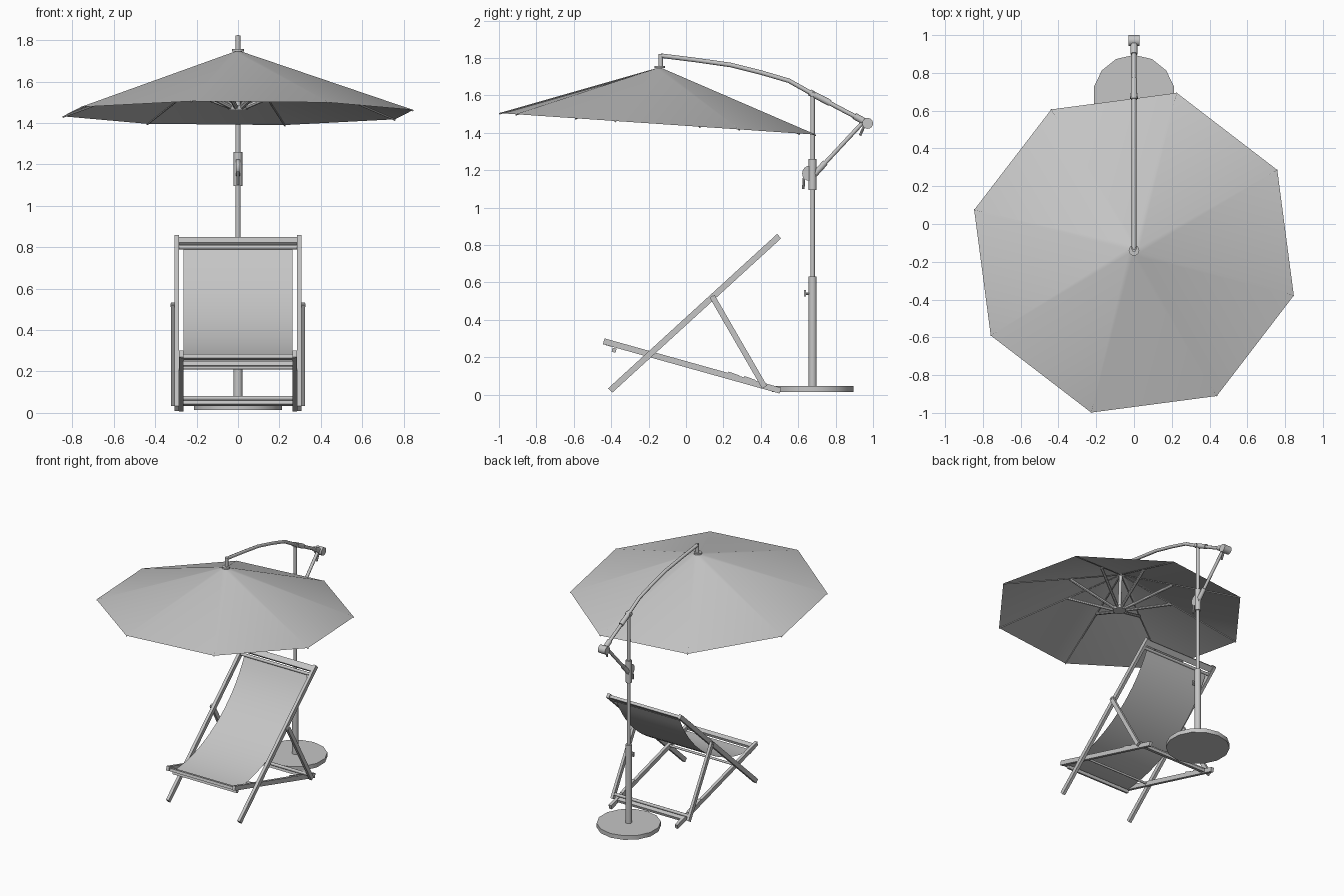
import bpy, bmesh, math
from mathutils import Vector

cube = bpy.data.objects.get("Cube")
if cube:
    bpy.data.objects.remove(cube, do_unlink=True)

COLOUR = (0.56, 0.56, 0.56, 1)
grey = bpy.data.materials.new("plain_grey")
grey.use_nodes = True
grey.diffuse_color = COLOUR
grey.node_tree.nodes["Principled BSDF"].inputs["Base Color"].default_value = COLOUR
made = []


def add(name, bm):
    mesh = bpy.data.meshes.new(name)
    bm.to_mesh(mesh)
    bm.free()
    mesh.materials.append(grey)
    ob = bpy.data.objects.new(name, mesh)
    bpy.context.collection.objects.link(ob)
    made.append(ob)
    return ob


def rod(name, a, b, r, sides=12):
    """Cylinder between two points."""
    a, b = Vector(a), Vector(b)
    bm = bmesh.new()
    bmesh.ops.create_cone(bm, cap_ends=True, segments=sides, radius1=r, radius2=r, depth=(b - a).length)
    ob = add(name, bm)
    ob.location = (a + b) / 2
    ob.rotation_euler = (b - a).to_track_quat("Z", "Y").to_euler()
    return ob


def beam(name, x, a, b, width, height):
    """Rectangular bar in a side plane, from a to b given as (y, z)."""
    dy, dz = b[0] - a[0], b[1] - a[1]
    bm = bmesh.new()
    bmesh.ops.create_cube(bm, size=1)
    bmesh.ops.scale(bm, vec=(width, height, math.hypot(dy, dz)), verts=bm.verts)
    ob = add(name, bm)
    ob.location = (x, (a[0] + b[0]) / 2, (a[1] + b[1]) / 2)
    ob.rotation_euler = (math.atan2(-dy, dz), 0, 0)
    return ob


def across(name, y, z, half, r, sides=12):
    return rod(name, (-half, y, z), (half, y, z), r, sides)


# Canopy: tilted eight-sided cone of cloth, with a small ring near the tip
apex = Vector((0, -0.14, 1.75))
rim = []
for i in range(8):
    t = math.radians(30 + 45 * i)
    y = -0.152 + 0.876 * math.sin(t)
    rim.append(Vector((0.876 * math.cos(t), y, 1.437 - 0.068 * y)))
bm = bmesh.new()
top = bm.verts.new(apex)
inner = [bm.verts.new(apex.lerp(p, 0.04)) for p in rim]
outer = [bm.verts.new(p) for p in rim]
for i in range(8):
    j = (i + 1) % 8
    bm.faces.new((top, inner[i], inner[j]))
    bm.faces.new((inner[i], outer[i], outer[j], inner[j]))
add("canopy", bm)

# Ribs, stretchers and hub under the canopy
hub = Vector((0, -0.155, 1.475))
drop = Vector((0, 0, 0.012))
for i, p in enumerate(rim):
    rod(f"rib_{i}", apex - drop, p - 0.3 * drop, 0.004, 6)
    out = Vector((p.x, p.y - apex.y, 0)).normalized()
    rod(f"stretcher_{i}", hub + 0.035 * out, apex.lerp(p, 0.43) - drop, 0.011, 8)
rod("hub", hub - drop, hub + drop, 0.045, 16)
rod("centre_pole", hub, apex, 0.012)
rod("canopy_cap", apex - 0.4 * drop, apex + 0.5 * drop, 0.028, 16)
rod("hanger", (0, -0.135, 1.745), (0, -0.135, 1.822), 0.012)

# Curved cantilever arm
curve = bpy.data.curves.new("cantilever_arm", "CURVE")
curve.dimensions = "3D"
curve.bevel_depth = 0.012
curve.bevel_resolution = 2
curve.use_fill_caps = True
path = [(-0.135, 1.812), (0.05, 1.789), (0.24, 1.762), (0.40, 1.722),
        (0.55, 1.678), (0.68, 1.605), (0.97, 1.452)]
spline = curve.splines.new("POLY")
spline.points.add(len(path) - 1)
for point, (y, z) in zip(spline.points, path):
    point.co = (0, y, z, 1)
curve.materials.append(grey)
bpy.context.collection.objects.link(bpy.data.objects.new("cantilever_arm", curve))

# Mast, base and fittings
MY = 0.677
rod("base_disc", (0, MY, 0.015), (0, MY, 0.046), 0.218, 14)
rod("mast_lower", (0, MY, 0.04), (0, MY, 0.63), 0.022)
rod("mast_upper", (0, MY, 0.6), (0, MY, 1.6), 0.012)
rod("mast_slider", (0, MY, 1.095), (0, MY, 1.26), 0.021)
rod("arm_sleeve", (0, 0.66, 1.616), (0, 0.77, 1.559), 0.017)
across("arm_pivot", MY, 1.605, 0.021, 0.014)
rod("lock_screw", (0, 0.635, 0.54), (0, MY, 0.54), 0.007, 8)
beam("lock_knob", 0, (0.637, 0.525), (0.637, 0.558), 0.03, 0.01)
across("crank_wheel", 0.662, 1.183, 0.01, 0.041, 16)
rod("crank_handle", (0, 0.632, 1.17), (0, 0.627, 1.1), 0.007, 8)
rod("strut", (0, 0.68, 1.17), (0, 0.95, 1.46), 0.011)
rod("strut_sleeve", (0, 0.69, 1.18), (0, 0.745, 1.24), 0.016)
across("arm_end_joint", 0.971, 1.45, 0.03, 0.029, 16)
rod("arm_end_sleeve", (0, 0.9, 1.49), (0, 0.95, 1.462), 0.018)
rod("arm_end_handle", (0, 0.955, 1.44), (0, 0.93, 1.385), 0.007, 8)

# Chair side frames
for side, s in (("left", 1), ("right", -1)):
    beam(f"{side}_back_rail", s * 0.295, (-0.405, 0.022), (0.498, 0.847), 0.022, 0.032)
    beam(f"{side}_seat_rail", s * 0.274, (-0.44, 0.285), (0.505, 0.021), 0.022, 0.032)
    beam(f"{side}_prop", s * 0.314, (0.14, 0.525), (0.42, 0.04), 0.02, 0.03)
    rod(f"{side}_prop_bolt", (s * 0.285, 0.142, 0.52), (s * 0.326, 0.142, 0.52), 0.009, 8)
    for i in range(2):
        y = 0.225 + 0.085 * i
        z = 0.171 - 0.279 * y
        beam(f"{side}_rest_tooth_{i}", s * 0.274, (y, z + 0.007), (y + 0.06, z - 0.014), 0.022, 0.016)

across("frame_pivot", -0.19, 0.218, 0.306, 0.008)

# Chair cross bars
beam("back_top_bar", 0, (0.462, 0.815), (0.493, 0.843), 0.58, 0.02)
beam("seat_front_bar", 0, (-0.43, 0.275), (-0.395, 0.265), 0.55, 0.02)
beam("seat_rear_bar", 0, (0.40, 0.052), (0.435, 0.042), 0.55, 0.02)
across("prop_cross_bar", 0.404, 0.071, 0.31, 0.011)
across("sling_top_dowel", 0.447, 0.80, 0.285, 0.011)
beam("sling_front_dowel", 0, (-0.395, 0.24), (-0.374, 0.234), 0.53, 0.022)

# Hanging cloth sling, a sagging curve between the two dowels
p = [Vector(q) for q in ((-0.392, 0.25), (-0.06, 0.258), (0.295, 0.46), (0.452, 0.8))]
bm = bmesh.new()
last = None
for i in range(17):
    t = i / 16
    u = 1 - t
    q = p[0] * u ** 3 + p[1] * 3 * u * u * t + p[2] * 3 * u * t * t + p[3] * t ** 3
    row = [bm.verts.new((x, q.x, q.y)) for x in (-0.262, 0.262)]
    if last:
        bm.faces.new((last[0], last[1], row[1], row[0]))
    last = row
add("cloth_sling", bm)

# Smooth round parts, keep edges sharp
bpy.ops.object.select_all(action="DESELECT")
for ob in made:
    ob.select_set(True)
bpy.context.view_layer.objects.active = made[0]
bpy.ops.object.shade_smooth_by_angle(angle=math.radians(35))
